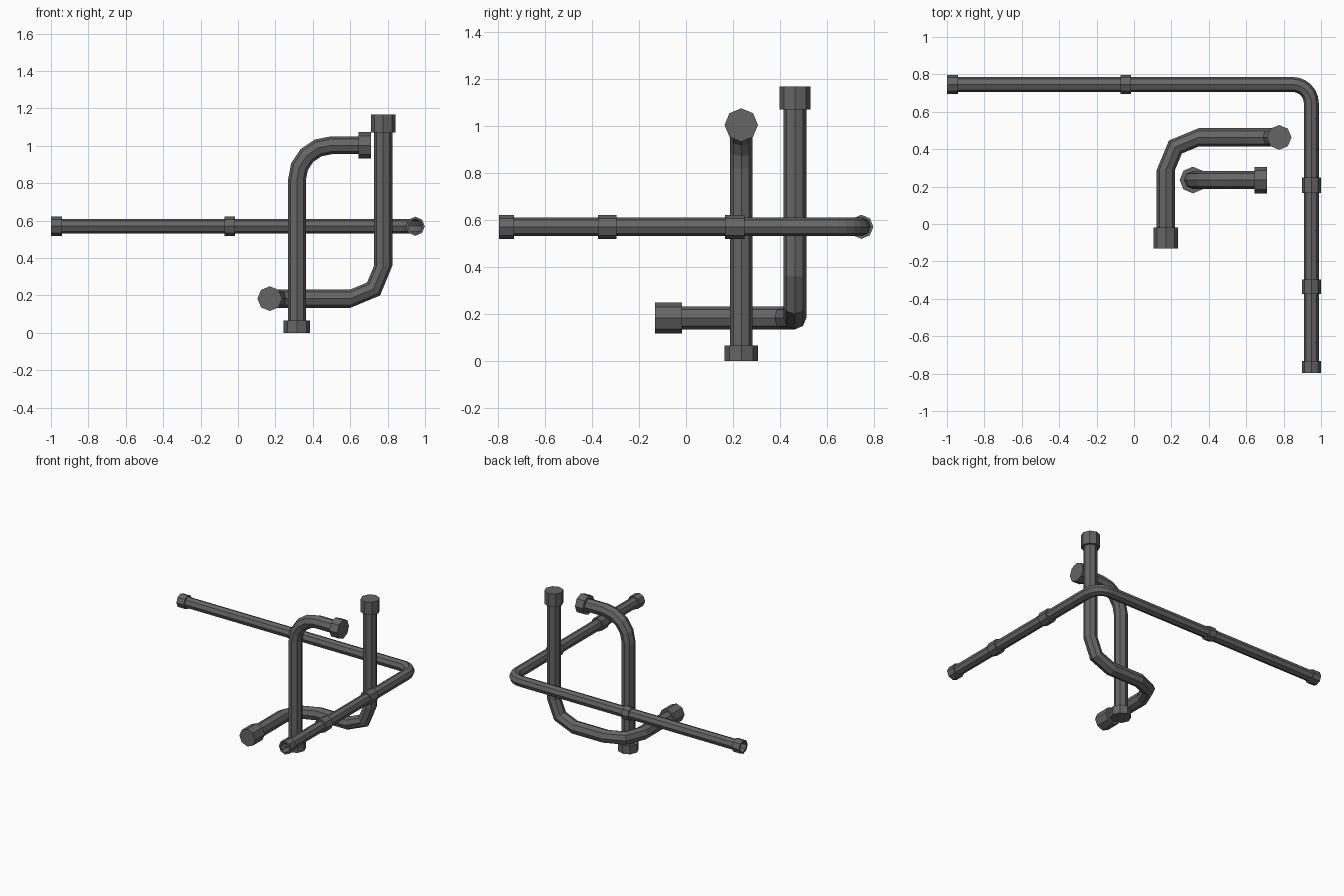
import bpy, bmesh, math
from mathutils import Vector

if "Cube" in bpy.data.objects:
    bpy.data.objects.remove(bpy.data.objects["Cube"])

SIDES = 8
metal = bpy.data.materials.new("dark grey metal")
metal.diffuse_color = (0.13, 0.13, 0.13, 1)
metal.use_nodes = True
metal.node_tree.nodes["Principled BSDF"].inputs["Base Color"].default_value = metal.diffuse_color


def rounded_path(corners, bend, steps):
    """Points and directions along a path whose corners become arcs."""
    pts = [Vector(c) for c in corners]
    path = [(pts[0], (pts[1] - pts[0]).normalized())]
    for a, b, c in zip(pts, pts[1:], pts[2:]):
        d1, d2 = (b - a).normalized(), (c - b).normalized()
        centre = b - d1 * bend + d2 * bend
        for i in range(steps + 1):
            t = math.pi / 2 * i / steps
            path.append((centre - d2 * bend * math.cos(t) + d1 * bend * math.sin(t),
                         d1 * math.cos(t) + d2 * math.sin(t)))
    path.append((pts[-1], (pts[-1] - pts[-2]).normalized()))
    return path


def make_object(name, bm):
    bmesh.ops.recalc_face_normals(bm, faces=bm.faces)
    mesh = bpy.data.meshes.new(name)
    bm.to_mesh(mesh)
    bm.free()
    mesh.materials.append(metal)
    bpy.context.collection.objects.link(bpy.data.objects.new(name, mesh))


def ring(bm, p, u, v, r):
    angles = [2 * math.pi * i / SIDES for i in range(SIDES)]
    return [bm.verts.new(p + u * r * math.cos(a) + v * r * math.sin(a)) for a in angles]


def bridge(bm, a, b):
    for i in range(SIDES):
        j = (i + 1) % SIDES
        bm.faces.new((a[i], a[j], b[j], b[i]))


def sweep(name, path, r, capped=True, hole=0):
    """Eight-sided tube along a path; hole > 0 gives ring-shaped end faces."""
    bm = bmesh.new()
    d = path[0][1]
    u = Vector((0, 0, 1)) if abs(d.z) < 0.5 else Vector((1, 0, 0))
    rings = []
    for p, t in path:
        u = d.rotation_difference(t) @ u      # carry the frame round bends
        d = t
        rings.append(ring(bm, p, u, t.cross(u), r))
        if hole and len(rings) in (1, len(path)):
            bridge(bm, ring(bm, p, u, t.cross(u), hole), rings[-1])
    for a, b in zip(rings, rings[1:]):
        bridge(bm, a, b)
    if capped and not hole:
        bm.faces.new(rings[0])
        bm.faces.new(rings[-1])
    make_object(name, bm)


def collar(name, start, end, r, hole=0):
    sweep(name, rounded_path([start, end], 0, 1), r, hole=hole)


# long thin pipe, open ends, with ring collars
X, Y, Z, R = 0.948, 0.746, 0.57, 0.04
sweep("long_pipe", rounded_path([(-0.998, Y, Z), (X, Y, Z), (X, -0.793, Z)], 0.1, 6), R, capped=False)
for i, (a, b) in enumerate([(-1, -0.94), (-0.072, -0.017)]):
    collar(f"long_pipe_back_collar_{i}", (a, Y, Z), (b, Y, Z), 0.051, R - 0.002)
for i, (a, b) in enumerate([(0.166, 0.248), (-0.374, -0.296), (-0.796, -0.732)]):
    collar(f"long_pipe_side_collar_{i}", (X, a, Z), (X, b, Z), 0.051, R - 0.002)

# upright pipe bending over to the right
x, y, z = 0.315, 0.235, 1.003
sweep("upright_pipe", rounded_path([(x, y, 0.01), (x, y, z), (0.70, y, z)], 0.185, 4), 0.048)
collar("upright_pipe_foot", (x, y, 0), (x, y, 0.065), 0.071)
collar("upright_pipe_end", (0.645, y, z), (0.71, y, z), 0.071)

# double-bend pipe: back, right, then up
x, y, z, x2 = 0.17, 0.463, 0.183, 0.776
sweep("double_bend_pipe",
      rounded_path([(x, -0.12, z), (x, y, z), (x2, y, z), (x2, y, 1.155)], 0.175, 2), 0.049)
collar("double_bend_front_cap", (x, -0.132, z), (x, -0.018, z), 0.066)
collar("double_bend_top_cap", (x2, y, 1.07), (x2, y, 1.167), 0.066)
